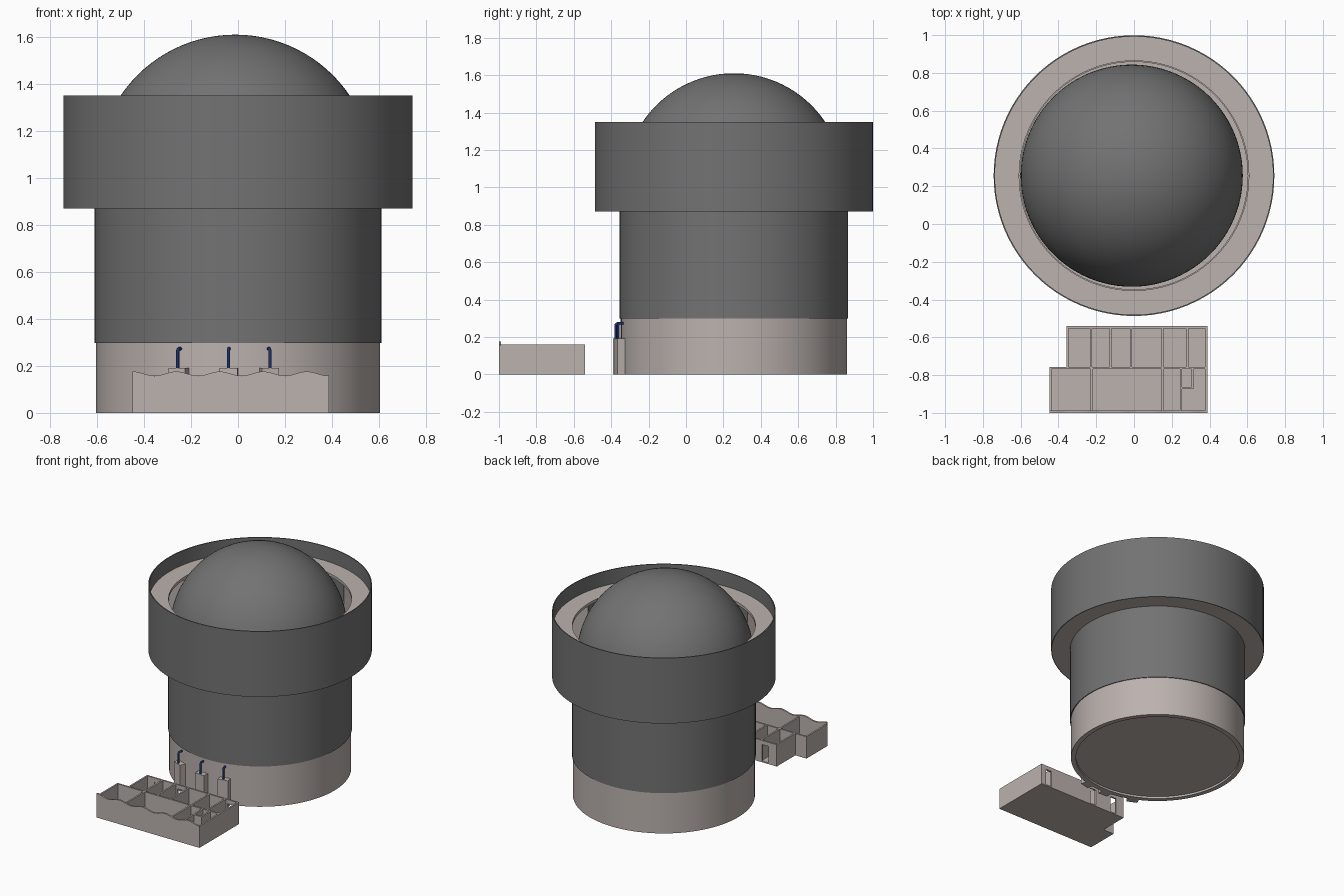
import bpy, bmesh, math
from math import pi, sin, cos, radians
from mathutils import Matrix, Vector

if "Cube" in bpy.data.objects:
    bpy.data.objects.remove(bpy.data.objects["Cube"])

TC = Vector((0, 0.256, 0))  # tower axis


def mat(name, rgb):
    m = bpy.data.materials.new(name)
    m.diffuse_color = (*rgb, 1)
    m.use_nodes = True
    m.node_tree.nodes["Principled BSDF"].inputs["Base Color"].default_value = m.diffuse_color
    return m


concrete = mat("concrete", (0.50, 0.445, 0.425))
steel = mat("dark_cladding", (0.17, 0.17, 0.17))
navy = mat("navy_pipe", (0.01, 0.03, 0.16))


def finish(name, bm, m, loc=(0, 0, 0), smooth=False):
    bmesh.ops.recalc_face_normals(bm, faces=bm.faces)
    me = bpy.data.meshes.new(name)
    bm.to_mesh(me)
    bm.free()
    ob = bpy.data.objects.new(name, me)
    ob.location = loc
    me.materials.append(m)
    bpy.context.collection.objects.link(ob)
    if smooth:
        bpy.ops.object.select_all(action='DESELECT')
        bpy.context.view_layer.objects.active = ob
        ob.select_set(True)
        bpy.ops.object.shade_smooth_by_angle(angle=radians(30))
    return ob


def ring(name, r0, r1, z0, z1, m, n=96):
    """Round wall or slab from radius r0 to r1; r0 = 0 gives a solid disc."""
    bm = bmesh.new()
    pts = [(r0, z0), (r1, z0), (r1, z1), (r0, z1)]
    vs = [bm.verts.new((r, 0, z)) for r, z in pts]
    edges = [bm.edges.new((vs[i], vs[(i + 1) % 4])) for i in range(4) if r0 > 0 or i < 3]
    bmesh.ops.spin(bm, geom=vs + edges, cent=(0, 0, 0), axis=(0, 0, 1),
                   angle=2 * pi, steps=n)
    bmesh.ops.remove_doubles(bm, verts=bm.verts, dist=1e-5)
    return finish(name, bm, m, TC, True)


def add_box(bm, x0, x1, y0, y1, z0, z1, rot=None):
    mx = Matrix.Translation(((x0 + x1) / 2, (y0 + y1) / 2, (z0 + z1) / 2)) @ \
        Matrix.Diagonal((x1 - x0, y1 - y0, z1 - z0, 1))
    bmesh.ops.create_cube(bm, size=1, matrix=rot @ mx if rot else mx)


# Tower: concrete drum, recessed floor and cladding
ring("tower_wall", 0.57, 0.605, 0, 0.90, concrete)
ring("tower_floor", 0, 0.57, 0.015, 0.035, concrete)
ring("tower_cladding", 0.605, 0.611, 0.298, 0.87, steel)

# Gallery: overhanging ring with floor, roof and outer cladding
ring("gallery_floor", 0.605, 0.736, 0.87, 0.885, concrete)
ring("gallery_roof", 0.608, 0.736, 1.225, 1.245, concrete)
ring("gallery_cladding", 0.736, 0.743, 0.87, 1.35, steel)

# Radial room partitions inside the gallery
bm = bmesh.new()
for i in range(12):
    add_box(bm, 0.612, 0.736, -0.006, 0.006, 0.885, 1.225, Matrix.Rotation(i * pi / 6, 4, 'Z'))
finish("gallery_partitions", bm, concrete, TC)

# Dome
bm = bmesh.new()
bmesh.ops.create_uvsphere(bm, u_segments=96, v_segments=48, radius=0.588)
finish("dome", bm, steel, (-0.012, 0.256, 1.022), True)

# Pillars against the drum, each with a bent pipe entering the wall
for i, x in enumerate((-0.255, -0.04, 0.135)):
    a = math.asin(x / 0.63)
    rot = Matrix.Rotation(a, 4, 'Z')
    bm = bmesh.new()
    add_box(bm, -0.038, 0.038, -0.645, -0.595, 0, 0.192, rot)
    finish(f"pillar_{i + 1}", bm, concrete, TC)

    cu = bpy.data.curves.new(f"pipe_{i + 1}", 'CURVE')
    cu.dimensions = '3D'
    cu.bevel_depth = 0.007
    cu.bevel_resolution = 3
    cu.use_fill_caps = True
    path = [(-0.634, 0.18), (-0.634, 0.26)]
    path += [(-0.621 - 0.013 * cos(t * pi / 8), 0.26 + 0.013 * sin(t * pi / 8)) for t in range(1, 5)]
    path.append((-0.6, 0.273))
    sp = cu.splines.new('POLY')
    sp.points.add(len(path) - 1)
    for p, (y, z) in zip(sp.points, path):
        p.co = (0, y, z, 1)
    cu.materials.append(navy)
    ob = bpy.data.objects.new(f"pipe_{i + 1}", cu)
    ob.location = TC
    ob.rotation_euler.z = a
    bpy.context.collection.objects.link(ob)

# Annex: open-topped rooms in two blocks
T, H = 0.012, 0.16
XL, XB, XR = -0.448, -0.358, 0.388
YF, YM, YB = -1.0, -0.756, -0.54

bm = bmesh.new()
add_box(bm, XL, XR, YF, YM, 0, 0.01)
add_box(bm, XB, XR, YM, YB, 0, 0.01)
finish("annex_floor", bm, concrete)

bm = bmesh.new()
add_box(bm, XL, XL + T, YF + T, YM, 0, H)
add_box(bm, XR - T, XR, YF + T, YB, 0, H)
add_box(bm, XB, XB + T, YM, YB, 0, H)
add_box(bm, XL, XR, YM - T, YM, 0, H)
finish("annex_outer_walls", bm, concrete)

bm = bmesh.new()
for x in (-0.23, 0.145, 0.243):
    add_box(bm, x, x + T, YF + T, YM - T, 0, H)
for x in (-0.234, -0.13, -0.022, 0.145, 0.276):
    add_box(bm, x, x + T, YM, YB - T, 0, H)
add_box(bm, 0.255, 0.316, -0.874, -0.862, 0, H)
add_box(bm, 0.304, 0.316, -0.862, YM - T, 0, H)
finish("annex_partitions", bm, concrete)

# Back wall with three door openings
bm = bmesh.new()
x = XB
for d0, d1 in ((-0.29, -0.24), (-0.105, -0.055), (0.30, 0.35)):
    add_box(bm, x, d0, YB - T, YB, 0, H)
    add_box(bm, d0, d1, YB - T, YB, 0.13, H)
    x = d1
add_box(bm, x, XR, YB - T, YB, 0, H)
finish("annex_back_wall", bm, concrete)

# Front wall with a wavy top edge
bm = bmesh.new()
n = 72
outline = [bm.verts.new((XL, YF, 0)), bm.verts.new((XR, YF, 0))]
for i in range(n, -1, -1):
    x = XL + (XR - XL) * i / n
    outline.append(bm.verts.new((x, YF, 0.167 + 0.009 * cos(2 * pi * (x - XL) / 0.185))))
f = bm.faces.new(outline)
ext = bmesh.ops.extrude_face_region(bm, geom=[f])
bmesh.ops.translate(bm, vec=(0, T, 0),
                    verts=[v for v in ext["geom"] if isinstance(v, bmesh.types.BMVert)])
finish("annex_wavy_front", bm, concrete, smooth=True)
